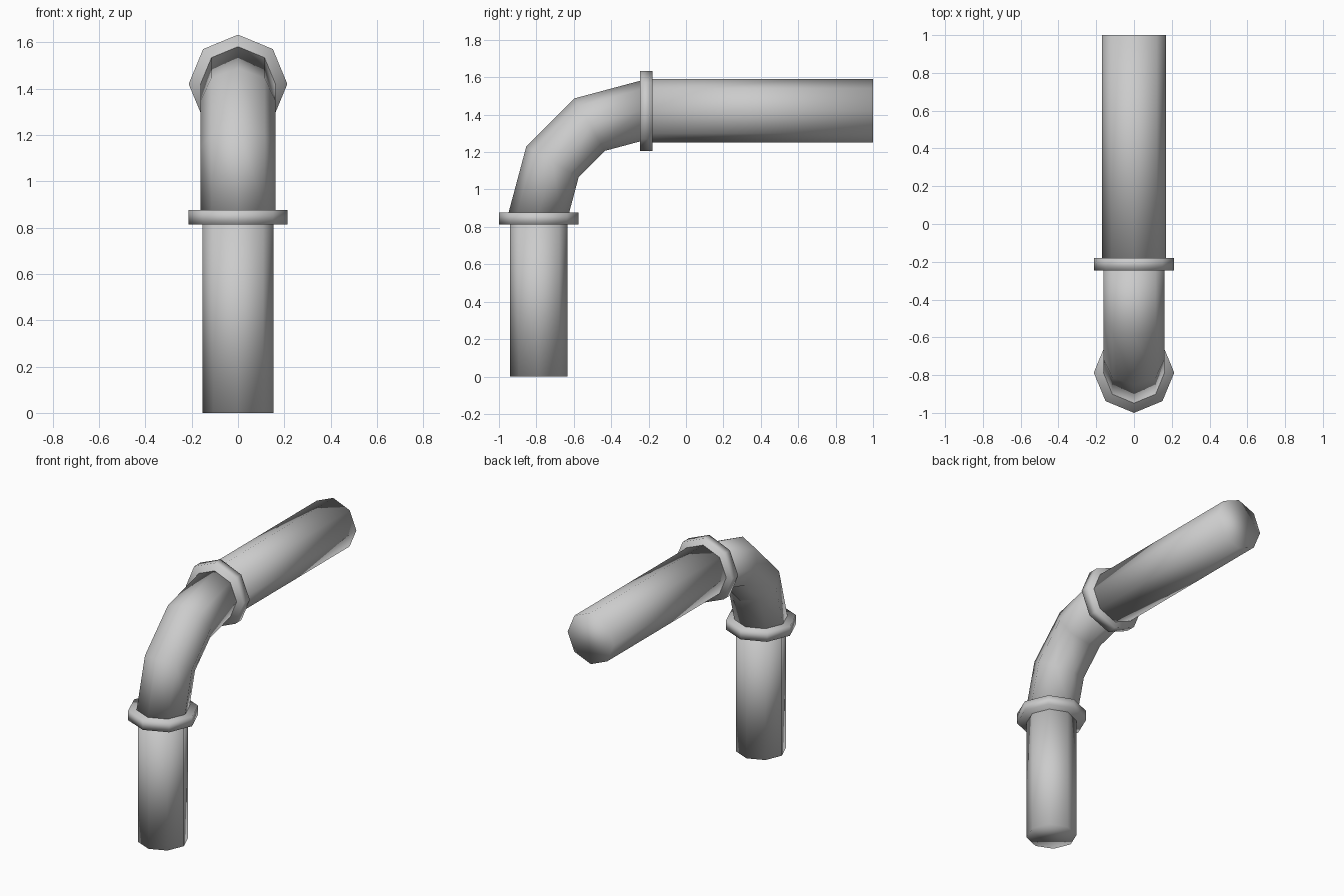
import bpy, bmesh, math
from mathutils import Vector

if "Cube" in bpy.data.objects:
    bpy.data.objects.remove(bpy.data.objects["Cube"])

SIDES = 8
BEND_Y, BEND_Z, BEND_R = -0.242, 0.875, 0.545   # centre and radius of the elbow arc
LOW_Y = BEND_Y - BEND_R                         # axis of the upright pipe
TOP_Z = BEND_Z + BEND_R                         # axis of the level pipe


def tube(name, stations, radius):
    """Capped octagonal tube; stations are (y, z, heading) with heading 0 = up, 90 = +y."""
    bm = bmesh.new()
    rings = []
    for y, z, heading in stations:
        h = math.radians(heading)
        out = Vector((0, -math.cos(h), math.sin(h)))
        side = Vector((1, 0, 0))
        centre = Vector((0, y, z))
        rings.append([bm.verts.new(centre + radius * (math.cos(a) * side + math.sin(a) * out))
                      for a in (2 * math.pi * i / SIDES for i in range(SIDES))])
    for a, b in zip(rings, rings[1:]):
        for i in range(SIDES):
            j = (i + 1) % SIDES
            bm.faces.new((a[i], a[j], b[j], b[i]))
    bm.faces.new(rings[0])
    bm.faces.new(rings[-1])
    bmesh.ops.recalc_face_normals(bm, faces=bm.faces)
    for f in bm.faces:
        f.smooth = True
    mesh = bpy.data.meshes.new(name)
    bm.to_mesh(mesh)
    bm.free()
    ob = bpy.data.objects.new(name, mesh)
    bpy.context.collection.objects.link(ob)
    return ob


# Straight pipes
tube("upright_pipe", [(LOW_Y, 0, 0), (LOW_Y, 0.83, 0)], 0.153)
tube("level_pipe", [(-0.20, TOP_Z, 90), (1.0, TOP_Z, 90)], 0.17)

# Elbow in three 30 degree steps
bend = []
for deg in (0, 30, 60, 90):
    a = math.radians(deg)
    bend.append((BEND_Y - BEND_R * math.cos(a), BEND_Z + BEND_R * math.sin(a), deg))
tube("elbow", bend, 0.162)

# Joint collars
tube("lower_collar", [(LOW_Y, 0.813, 0), (LOW_Y, 0.877, 0)], 0.213)
tube("upper_collar", [(-0.245, TOP_Z, 90), (-0.18, TOP_Z, 90)], 0.213)
